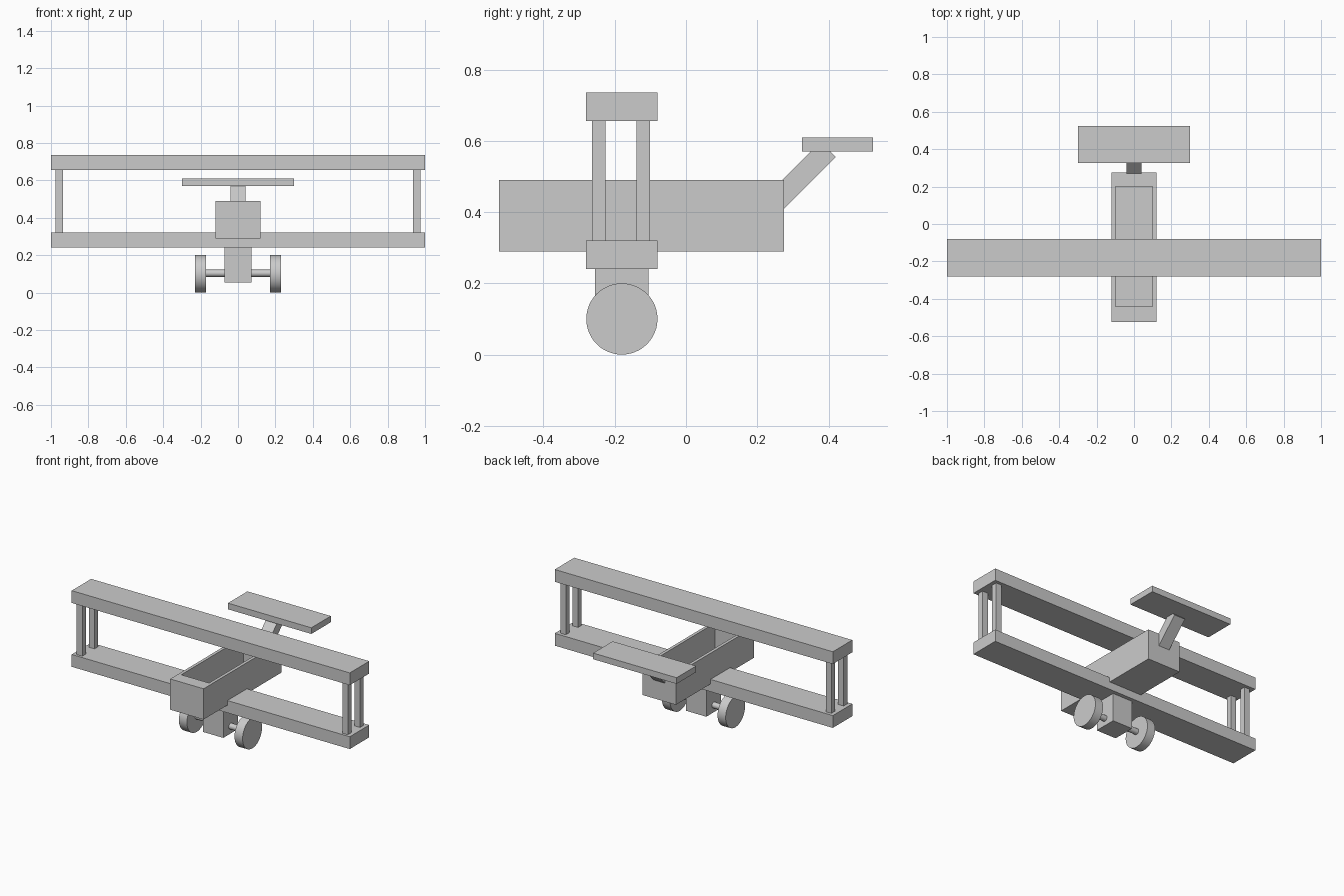
import bpy
import bmesh
import math
from mathutils import Matrix

if "Cube" in bpy.data.objects:
    bpy.data.objects.remove(bpy.data.objects["Cube"], do_unlink=True)

GREY = (0.6, 0.6, 0.6, 1.0)
grey = bpy.data.materials.new("plain_grey")
grey.use_nodes = True
grey.diffuse_color = GREY
grey.node_tree.nodes["Principled BSDF"].inputs["Base Color"].default_value = GREY


def finish(name, bm):
    mesh = bpy.data.meshes.new(name)
    bm.to_mesh(mesh)
    bm.free()
    mesh.materials.append(grey)
    ob = bpy.data.objects.new(name, mesh)
    bpy.context.collection.objects.link(ob)
    return ob


def box(name, size, centre, tilt=0.0):
    """Box of a given size, tilted about the x axis."""
    bm = bmesh.new()
    bmesh.ops.create_cube(bm, size=1)
    bm.transform(Matrix.Translation(centre) @ Matrix.Rotation(tilt, 4, 'X')
                 @ Matrix.Diagonal((*size, 1)))
    return finish(name, bm)


def rod(name, radius, length, centre, sides):
    """Cylinder lying along x, smooth around its rim."""
    bm = bmesh.new()
    bmesh.ops.create_cone(bm, cap_ends=True, segments=sides,
                          radius1=radius, radius2=radius, depth=length)
    bm.transform(Matrix.Translation(centre) @ Matrix.Rotation(math.pi / 2, 4, 'Y'))
    ob = finish(name, bm)
    bpy.ops.object.select_all(action='DESELECT')
    ob.select_set(True)
    bpy.context.view_layer.objects.active = ob
    bpy.ops.object.shade_smooth_by_angle()
    return ob


WING_Y = -0.18

# Open fuselage tub: hollowed from above
fuselage = box("fuselage", (0.24, 0.80, 0.20), (0, -0.125, 0.39))
cutter = box("cockpit_cutter", (0.20, 0.64, 0.40), (0, -0.12, 0.51))
cutter.hide_render = True
cutter.hide_viewport = True
cut = fuselage.modifiers.new("cockpit", 'BOOLEAN')
cut.object = cutter
cut.solver = 'EXACT'

# Wings and the struts between them
for name, z in (("lower_wing", 0.28), ("upper_wing", 0.695)):
    box(name, (2.0, 0.20, 0.08), (0, WING_Y, z))
for side, sx in (("left", 1), ("right", -1)):
    for place, dy in (("front", -0.065), ("rear", 0.06)):
        box(f"{side}_{place}_strut", (0.04, 0.038, 0.335),
            (sx * 0.955, WING_Y + dy, 0.4875))

# Landing gear
box("gear_block", (0.145, 0.15, 0.19), (0, WING_Y, 0.15))
rod("axle", 0.019, 0.40, (0, WING_Y, 0.103), 32)
for side, sx in (("left", 1), ("right", -1)):
    rod(f"{side}_wheel", 0.10, 0.058, (sx * 0.20, WING_Y, 0.10), 48)

# Tail boom and tail plane
box("tail_boom", (0.08, 0.22, 0.06), (0, 0.321, 0.498), math.radians(45))
box("tail_plane", (0.60, 0.20, 0.04), (0, 0.425, 0.59))
